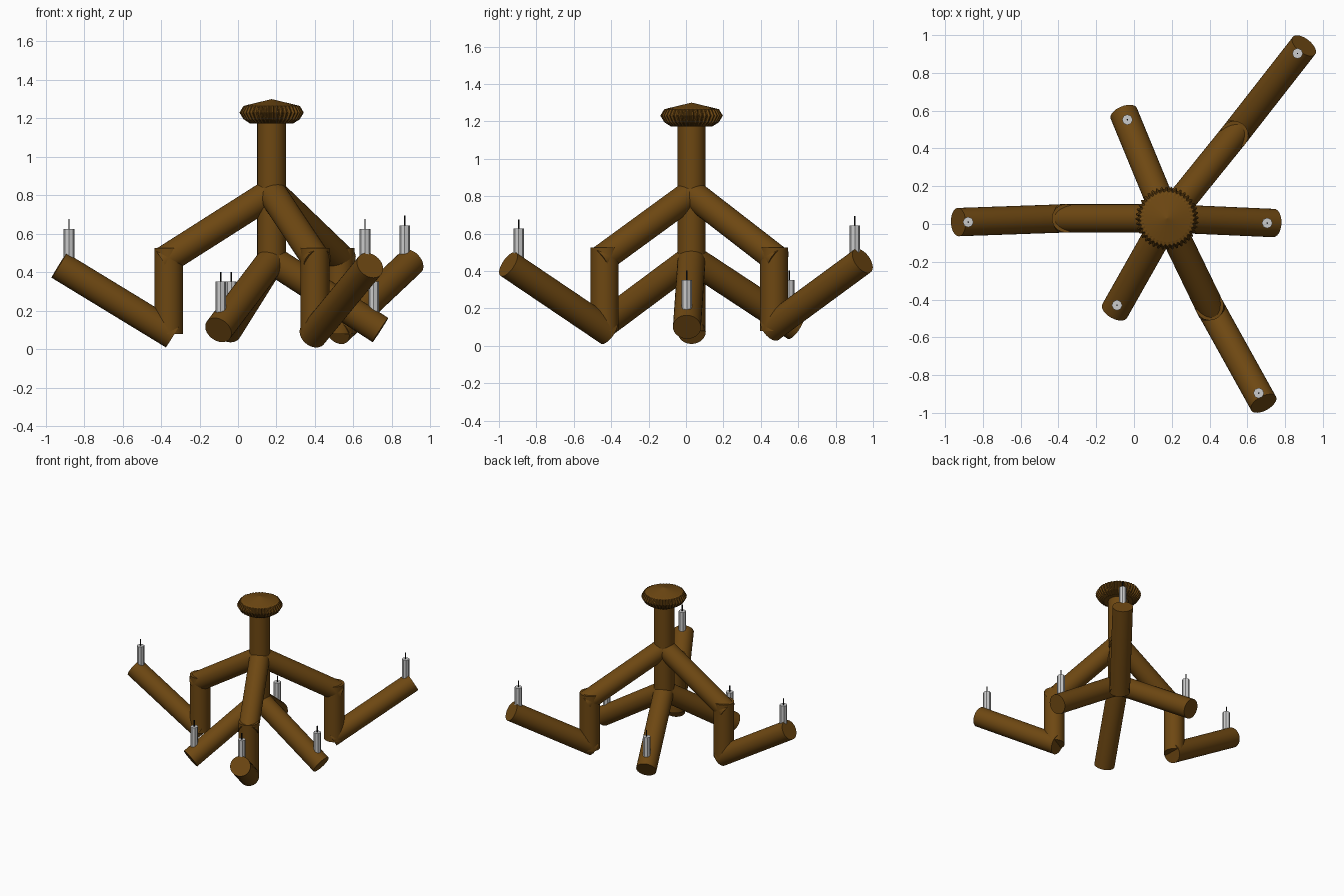
import bpy, bmesh, math
from mathutils import Vector

if "Cube" in bpy.data.objects:
    bpy.data.objects.remove(bpy.data.objects["Cube"])

R = 0.075                      # tube radius
AX, AY = 0.175, 0.03           # pole axis


def material(name, rgb):
    m = bpy.data.materials.new(name)
    m.diffuse_color = (*rgb, 1)
    m.use_nodes = True
    m.node_tree.nodes["Principled BSDF"].inputs["Base Color"].default_value = m.diffuse_color
    return m


BROWN = material("brown wood", (0.155, 0.064, 0.006))
WAX = material("pale wax", (0.6, 0.6, 0.6))
BLACK = material("black wick", (0.005, 0.005, 0.005))


def tube(name, a, b, r, mat, sides=32, smooth=True):
    """Capped cylinder from point a to point b."""
    a, b = Vector(a), Vector(b)
    d = b - a
    bpy.ops.mesh.primitive_cylinder_add(vertices=sides, radius=r, depth=d.length,
                                        location=(a + b) / 2)
    o = bpy.context.object
    o.name = name
    o.rotation_euler = d.to_track_quat('Z', 'Y').to_euler()
    o.data.materials.append(mat)
    if smooth:
        bpy.ops.object.shade_smooth_by_angle(angle=math.radians(35))
    return o


def candle(name, x, y, top):
    tube(name + "_candle", (x, y, top - 0.16), (x, y, top), 0.028, WAX, 8, False)
    tube(name + "_wick", (x, y, top - 0.01), (x, y, top + 0.05), 0.004, BLACK, 6, False)


# Central pole
tube("pole", (AX, AY, 0.44), (AX, AY, 1.19), R, BROWN)

# Ribbed ceiling cap: lathe profile of (radius, height, rib depth)
profile = [(0.11, 1.172, 0.004), (0.146, 1.195, 0.01), (0.167, 1.23, 0.012),
           (0.147, 1.264, 0.008), (0.125, 1.27, 0)]
teeth = 40
n = teeth * 4
bm = bmesh.new()
rings = []
for r, z, rib in profile:
    ring = []
    for i in range(n):
        rr = r - (rib if i % 4 > 1 else 0)
        t = 2 * math.pi * i / n
        ring.append(bm.verts.new((AX + rr * math.cos(t), AY + rr * math.sin(t), z)))
    rings.append(ring)
tip = bm.verts.new((AX, AY, 1.3))
for lo, hi in zip(rings, rings[1:]):
    for i in range(n):
        j = (i + 1) % n
        bm.faces.new((lo[i], lo[j], hi[j], hi[i]))
for i in range(n):
    bm.faces.new((rings[-1][i], rings[-1][(i + 1) % n], tip))
bm.faces.new(rings[0][::-1])
me = bpy.data.meshes.new("ceiling_cap")
bm.to_mesh(me)
bm.free()
me.materials.append(BROWN)
bpy.context.collection.objects.link(bpy.data.objects.new("ceiling_cap", me))

# Upper arms: sloping tube, vertical drop, rising outer tube, candle
upper = [  # name, drop xy, outer end xy, candle xy, lift
    ("left", (-0.36, 0.03), (-0.93, 0.01), (-0.878, 0.01), 0.0),
    ("front", (0.40, -0.435), (0.686, -0.95), (0.66, -0.895), 0.0),
    ("back", (0.53, 0.47), (0.90, 0.944), (0.866, 0.903), 0.018),
]
for name, drop, end, wax, lift in upper:
    dx, dy = drop
    inner = (Vector(drop) - Vector((AX, AY))).normalized()
    outer = (Vector(end) - Vector(drop)).normalized()
    elbow = Vector(drop) + inner * 0.03
    foot = Vector(drop) - outer * 0.024
    tube(name + "_upper_arm", (AX, AY, 0.815), (*elbow, 0.456), R, BROWN)
    tube(name + "_drop", (dx, dy, 0.08), (dx, dy, 0.525), R, BROWN)
    tube(name + "_outer_arm", (*foot, 0.074 + lift), (*end, 0.436 + lift), R, BROWN)
    candle(name + "_upper", *wax, 0.626 + lift)

# Lower arms: single descending tubes with candles
lower = [
    ("right", (0.74, 0.005), (0.705, 0.005)),
    ("back_left", (-0.054, 0.585), (-0.035, 0.552)),
    ("front_left", (-0.102, -0.46), (-0.09, -0.43)),
]
for name, end, wax in lower:
    tube(name + "_lower_arm", (AX, AY, 0.465), (*end, 0.1), R, BROWN)
    candle(name + "_lower", *wax, 0.352)
